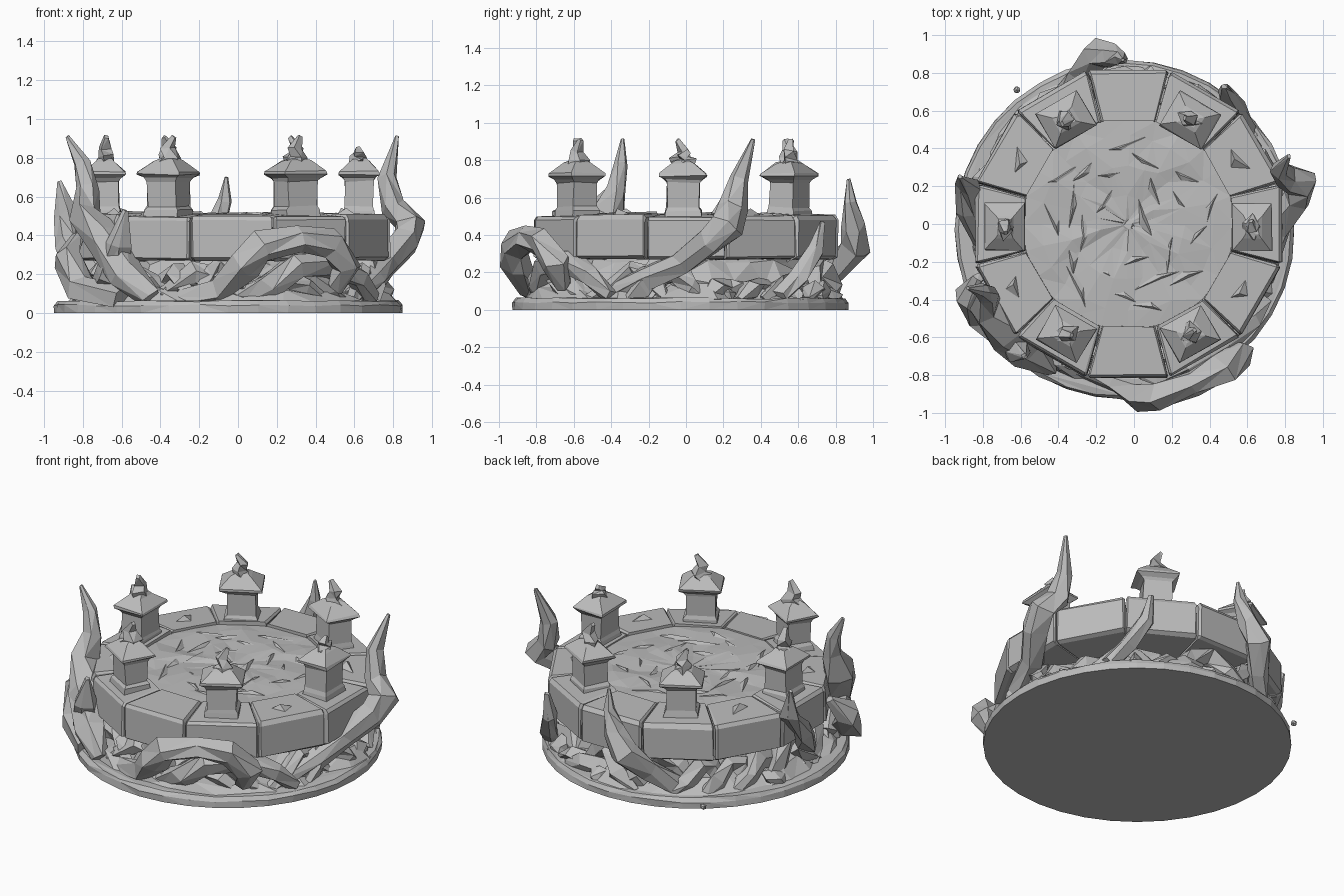
import bpy, bmesh, math, random
from math import sin, cos, pi, radians
from mathutils import Vector, Matrix

random.seed(7)
if "Cube" in bpy.data.objects:
    bpy.data.objects.remove(bpy.data.objects["Cube"], do_unlink=True)

stone = bpy.data.materials.new("grey stone")
stone.use_nodes = True
GREY = (0.5, 0.5, 0.5, 1)
stone.diffuse_color = GREY
stone.node_tree.nodes["Principled BSDF"].inputs["Base Color"].default_value = GREY

CX = -0.03          # axis of the stone ring


def finish(name, bm):
    bmesh.ops.recalc_face_normals(bm, faces=bm.faces)
    mesh = bpy.data.meshes.new(name)
    bm.to_mesh(mesh)
    bm.free()
    mesh.materials.append(stone)
    ob = bpy.data.objects.new(name, mesh)
    bpy.context.collection.objects.link(ob)


def shake(amount):
    return Vector([random.uniform(-amount, amount) for _ in range(3)])


def polar(angle, r, z):
    return Vector((CX + r * cos(angle), r * sin(angle), z))


def loft(bm, rings):
    """Skin a list of equal vertex rings and cap both ends."""
    loops = [[bm.verts.new(p) for p in ring] for ring in rings]
    n = len(loops[0])
    for a, b in zip(loops, loops[1:]):
        for i in range(n):
            j = (i + 1) % n
            bm.faces.new((a[i], a[j], b[j], b[i]))
    bm.faces.new(loops[0])
    bm.faces.new(loops[-1])


def lathe(name, profile, sides, centre, noise):
    """Turned shape; each profile point is radius, height, share of noise."""
    bm = bmesh.new()
    rings = []
    for r, z, wobble in profile:
        ring = []
        for i in range(sides):
            a = 2 * pi * i / sides
            p = Vector((r * cos(a), r * sin(a), z)) + Vector(centre)
            ring.append(p + shake(noise * wobble))
        rings.append(ring)
    loft(bm, rings)
    bmesh.ops.triangulate(bm, faces=bm.faces)
    finish(name, bm)


def root(name, path, radii, sides=6, rough=0.25):
    """Tapering, faceted, gnarled tube along a path."""
    pts = [Vector(p) for p in path]
    bm = bmesh.new()
    rings = []
    for k, p in enumerate(pts):
        along = (pts[min(k + 1, len(pts) - 1)] - pts[max(k - 1, 0)]).normalized()
        out = Vector((p.x, p.y, 0)).normalized()
        side = along.cross(out).normalized()
        up = side.cross(along)
        r = radii[k]
        rings.append([p + (side * cos(2 * pi * i / sides + k * 0.25)
                           + up * sin(2 * pi * i / sides + k * 0.25)) * r
                      + shake(r * rough) for i in range(sides)])
    loft(bm, rings)
    bmesh.ops.triangulate(bm, faces=bm.faces)
    for v in bm.verts:
        v.co.z = max(v.co.z, 0.03)
    finish(name, bm)


def shard(bm, centre, angle, length, width, height):
    """Low splinter: a stretched three-sided point with a leaning tip."""
    turn = Matrix.Rotation(angle, 3, "Z")
    base = [(-length, 0, -0.006), (length, -width * 0.3, -0.006), (length * 0.1, width, -0.006)]
    v = [bm.verts.new(Vector(centre) + turn @ Vector(c)) for c in base]
    tip = bm.verts.new(Vector(centre) + turn @ Vector((length * 0.3, width * 0.2, height)))
    bm.faces.new(v)
    for i in range(3):
        bm.faces.new((v[i], v[(i + 1) % 3], tip))


# Ground plate and the rocky core that carries the cracked floor
lathe("base_plate", [(0.898, 0, 0), (0.898, 0.04, 0.5), (0.882, 0.062, 0.5)], 36, (-0.05, -0.03, 0), 0.01)
lathe("rock_core", [(0.86, 0.05, 0.2), (0.79, 0.1, 1), (0.68, 0.16, 1), (0.61, 0.27, 0.7), (0.56, 0.3, 0.1)],
      30, (CX, -0.015, 0), 0.045)
lathe("cracked_floor", [(0.56, 0.29, 0), (0.56, 0.5, 0.2), (0.46, 0.505, 1), (0.3, 0.505, 1),
                        (0.15, 0.505, 1), (0.03, 0.5, 0.5)], 24, (CX, 0, 0), 0.01)

# Long splinters swirling over the floor
bm = bmesh.new()
for i in range(24):
    a = i * 2.4
    r = 0.1 + 0.36 * math.sqrt(i / 24)
    shard(bm, polar(a, r, 0.507), a + pi / 2 + random.uniform(-0.6, 0.6),
          random.uniform(0.08, 0.15), random.uniform(0.025, 0.045), random.uniform(0.008, 0.015))
finish("floor_splinters", bm)


# Ring of twelve chipped wedge stones
def ring_stone(index):
    mid = radians(30 * index)
    half = radians(14.7)
    top = 0.51 + random.uniform(-0.008, 0.008)
    section = [(0.56, 0.27), (0.81, 0.27), (0.838, 0.285), (0.836, 0.48), (0.82, top - 0.01), (0.56, top + 0.004)]
    bm = bmesh.new()
    rings = []
    for t, inset in ((-1, 0.01), (-0.95, 0), (0.95, 0), (1, 0.01)):
        rings.append([polar(mid + half * t, r - inset * (r > 0.6), z - inset * (z > 0.4)) + shake(0.005)
                      for r, z in section])
    loft(bm, rings)
    finish(f"ring_stone_{index + 1}", bm)


for k in range(12):
    ring_stone(k)

# Chips lying on the stones between the towers
bm = bmesh.new()
for deg in (30, 150, 210, 330):
    shard(bm, polar(radians(deg), 0.68, 0.507), random.uniform(0, 6), 0.08, 0.07, 0.035)
finish("stone_chips", bm)


# Lantern towers: oblong tapering shaft, flared eaves, hipped roof, crooked finial
def tower(index):
    a = radians(60 * index)
    centre = polar(a, 0.655, 0) + Vector((0, -0.015, 0))
    low = index == 0
    profile = [(0.094, 0.49), (0.09, 0.53), (0.08, 0.55), (0.08, 0.68), (0.09, 0.695),
               (0.117, 0.715), (0.115, 0.73), (0.055, 0.785), (0.035, 0.795)]
    bm = bmesh.new()
    rings = []
    for half, z in profile:
        ring = []
        for sx, sy in ((-1, -1), (1, -1), (1, 1), (-1, 1)):
            x, y = sx * half * 0.9, sy * half * 1.08
            ring.append(centre + Vector((x * cos(a) - y * sin(a), x * sin(a) + y * cos(a), z)) + shake(0.005))
        rings.append(ring)
    loft(bm, rings)
    finish(f"tower_{index + 1}", bm)
    lean = Vector((cos(a + 1.8), sin(a + 1.8), 0)) * 0.035
    tip = 0.85 if low else 0.91
    steps = [(-0.3, 0.76), (0.6, 0.81), (-0.2, 0.85), (0.9, tip)]
    root(f"finial_{index + 1}", [centre + lean * f + Vector((0, 0, z if not low else min(z, 0.83 + f * 0.02)))
                                 for f, z in steps], (0.06, 0.05, 0.035, 0.015), 4)


for k in range(6):
    tower(k)

# Great roots that climb the ring and end in horns
root("front_arch_root",
     [(-0.3, -0.76, 0.07), (-0.1, -0.82, 0.12), (0.03, -0.9, 0.24), (0.13, -0.91, 0.34),
      (0.32, -0.85, 0.38), (0.47, -0.77, 0.35), (0.57, -0.68, 0.24), (0.5, -0.66, 0.13)],
     (0.05, 0.07, 0.08, 0.08, 0.07, 0.08, 0.08, 0.05))
root("front_under_root",
     [(0.0, -0.78, 0.06), (0.15, -0.78, 0.14), (0.3, -0.74, 0.25), (0.48, -0.62, 0.26), (0.62, -0.5, 0.18),
      (0.68, -0.4, 0.07)], (0.05, 0.07, 0.07, 0.07, 0.06, 0.05))
root("front_left_horn",
     [(-0.45, -0.76, 0.08), (-0.58, -0.68, 0.2), (-0.68, -0.58, 0.36), (-0.79, -0.44, 0.5),
      (-0.78, -0.38, 0.64), (-0.8, -0.35, 0.78), (-0.88, -0.34, 0.91)],
     (0.06, 0.08, 0.1, 0.1, 0.06, 0.04, 0.012))
root("right_horn",
     [(0.6, -0.45, 0.08), (0.7, -0.22, 0.17), (0.76, -0.02, 0.25), (0.86, 0.13, 0.36), (0.89, 0.22, 0.46),
      (0.8, 0.25, 0.55), (0.77, 0.29, 0.7), (0.82, 0.36, 0.91)],
     (0.05, 0.06, 0.065, 0.08, 0.08, 0.075, 0.05, 0.012))
root("back_horn",
     [(-0.4, 0.66, 0.1), (-0.29, 0.79, 0.2), (-0.19, 0.92, 0.33), (-0.11, 0.89, 0.45),
      (-0.07, 0.88, 0.58), (-0.06, 0.87, 0.7)], (0.06, 0.07, 0.08, 0.065, 0.04, 0.01))
root("left_horn",
     [(-0.68, -0.22, 0.08), (-0.8, -0.08, 0.2), (-0.88, 0.08, 0.36), (-0.88, 0.2, 0.5), (-0.92, 0.25, 0.68)],
     (0.06, 0.07, 0.075, 0.06, 0.012))
root("left_front_stub",
     [(-0.6, -0.66, 0.06), (-0.8, -0.5, 0.14), (-0.88, -0.38, 0.28), (-0.82, -0.28, 0.4)],
     (0.08, 0.08, 0.07, 0.03))
root("front_corner_root",
     [(-0.72, -0.42, 0.1), (-0.66, -0.6, 0.2), (-0.62, -0.68, 0.36), (-0.58, -0.7, 0.53)],
     (0.07, 0.08, 0.06, 0.015))
root("back_right_horn",
     [(0.6, 0.5, 0.07), (0.55, 0.6, 0.17), (0.49, 0.7, 0.32), (0.48, 0.73, 0.47)],
     (0.05, 0.055, 0.045, 0.015))

# Tangle of small roots hugging the base, sparser and lower on the back right
for k in range(24):
    a = 2 * pi * k / 24 + random.uniform(-0.1, 0.1)
    turn = random.choice((-1, 1)) * random.uniform(0.1, 0.16)
    high = random.uniform(0.09, 0.14) if 0.1 < a < 1.4 else random.uniform(0.17, 0.27)
    root(f"small_root_{k + 1}",
         [polar(a - turn, 0.8, 0.05), polar(a, 0.77, min(high, 0.12)), polar(a + turn, 0.72, high),
          polar(a + turn * 2, 0.7, high * 0.8), polar(a + turn * 3, 0.76, 0.05)],
         (0.03, 0.055, 0.06, 0.055, 0.025), 5, 0.35)

# Boulders at the foot
bm = bmesh.new()
for k in range(22):
    a = 2 * pi * k / 22
    size = random.uniform(0.05, 0.08)
    spot = Matrix.Translation(polar(a, random.uniform(0.7, 0.8), 0.07)) @ Matrix.Rotation(a, 4, "Z")
    made = bmesh.ops.create_icosphere(bm, subdivisions=1, radius=size, matrix=spot)
    for v in made["verts"]:
        v.co += shake(size * 0.3)
        v.co.z = max(v.co.z, 0.04)
finish("foot_boulders", bm)

# Stray pebble beside the plate
bm = bmesh.new()
bmesh.ops.create_icosphere(bm, subdivisions=1, radius=0.02, matrix=Matrix.Translation((-0.62, 0.71, 0.03)))
finish("stray_pebble", bm)
